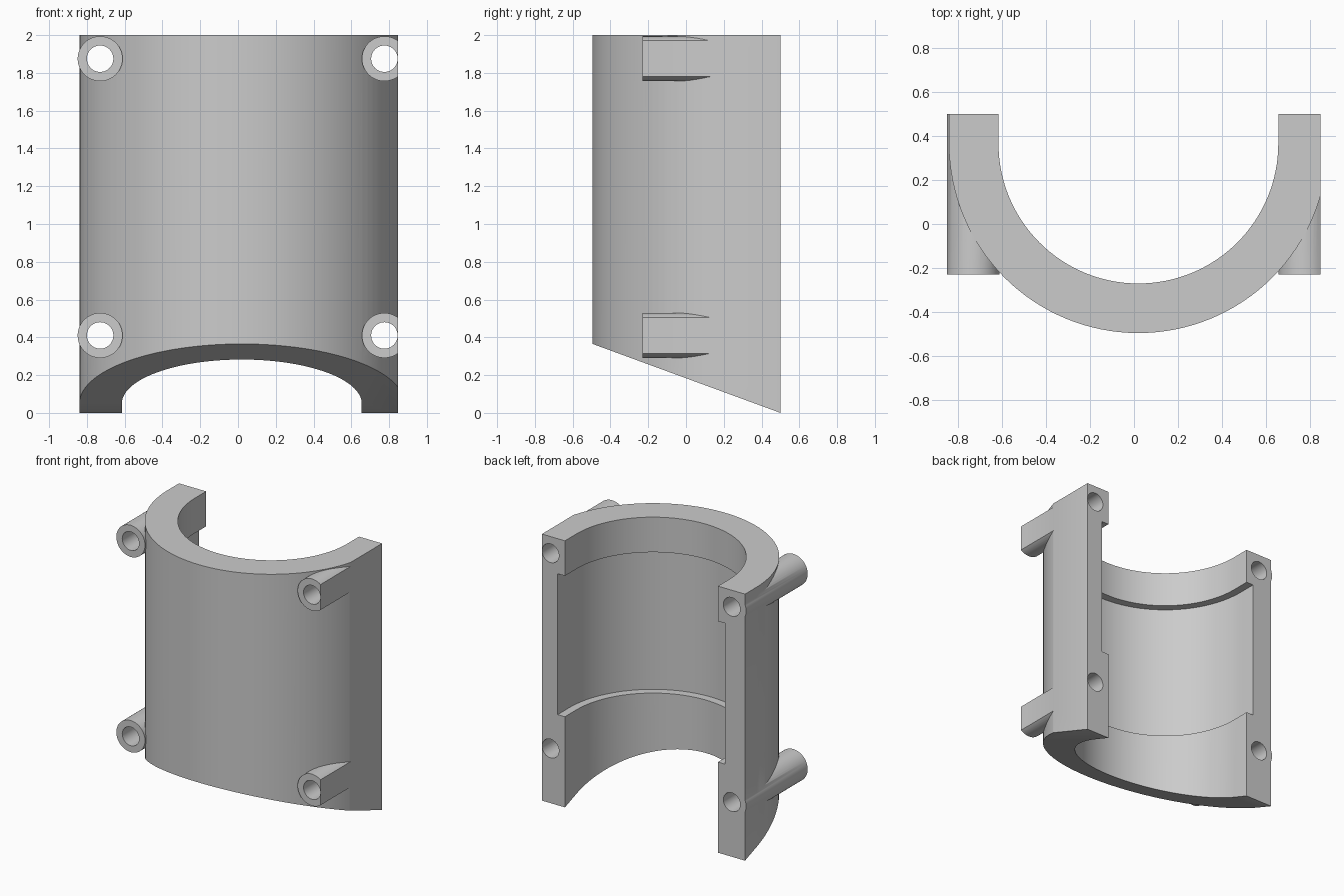
import bpy, bmesh, math
from mathutils import Vector

cube = bpy.data.objects.get("Cube")
if cube:
    bpy.data.objects.remove(cube, do_unlink=True)

gray = bpy.data.materials.new("plain gray")
gray.use_nodes = True
gray.diffuse_color = (0.6, 0.6, 0.6, 1)
gray.node_tree.nodes["Principled BSDF"].inputs["Base Color"].default_value = (0.6, 0.6, 0.6, 1)

CX, CY = 0.02, 0.365          # axis of the half shell
BACK, CLIP = 0.5, 0.846       # mating plane and flat side


def prism(name, points, direction):
    """Closed solid swept from a flat outline of 3D points."""
    bm = bmesh.new()
    face = bm.faces.new([bm.verts.new(p) for p in points])
    swept = bmesh.ops.extrude_face_region(bm, geom=[face], use_keep_orig=True)
    moved = [v for v in swept["geom"] if isinstance(v, bmesh.types.BMVert)]
    bmesh.ops.translate(bm, verts=moved, vec=Vector(direction))
    bmesh.ops.recalc_face_normals(bm, faces=bm.faces)
    mesh = bpy.data.meshes.new(name)
    bm.to_mesh(mesh)
    bm.free()
    mesh.materials.append(gray)
    obj = bpy.data.objects.new(name, mesh)
    bpy.context.collection.objects.link(obj)
    return obj


def u_block(name, radius, z0, z1, back, steps=64):
    """Half round block with straight walls running to the back."""
    pts = [(CX + radius * math.cos(a), CY + radius * math.sin(a), z0)
           for a in (math.pi + math.pi * i / steps for i in range(steps + 1))]
    pts += [(CX + radius, back, z0), (CX - radius, back, z0)]
    return prism(name, pts, (0, 0, z1 - z0))


def rod(name, x, z, radius, y0, y1, steps=48):
    turns = [2 * math.pi * i / steps for i in range(steps)]
    pts = [(x + radius * math.cos(a), y0, z + radius * math.sin(a)) for a in turns]
    return prism(name, pts, (0, y1 - y0, 0))


def box(name, x0, x1, y0, y1, z0, z1):
    pts = [(x0, y0, z0), (x1, y0, z0), (x1, y1, z0), (x0, y1, z0)]
    return prism(name, pts, (0, 0, z1 - z0))


def combine(target, tool, operation):
    tool.hide_render = True
    mod = target.modifiers.new(operation.lower(), "BOOLEAN")
    mod.operation, mod.solver, mod.object = operation, "EXACT", tool
    bpy.context.view_layer.objects.active = target
    bpy.ops.object.modifier_apply(modifier=mod.name)
    bpy.data.objects.remove(tool, do_unlink=True)


# Outer half shell with four screw bosses
shell = u_block("half_shell_clamp", 0.86, 0, 2, 0.6)
spots = [(x, z) for x in (-0.73, 0.775) for z in (0.41, 1.875)]
for x, z in spots:
    combine(shell, rod("screw_boss", x, z, 0.119, -0.23, 0.57), "UNION")

# Bore, wider inner recess and screw holes
combine(shell, u_block("bore", 0.635, -0.2, 2.2, 0.8), "DIFFERENCE")
combine(shell, u_block("recess", 0.695, 0.68, 1.737, 0.8), "DIFFERENCE")
for x, z in spots:
    combine(shell, rod("screw_hole", x, z, 0.07, -0.5, 0.8), "DIFFERENCE")

# Flat mating face, flat side and slanted underside
combine(shell, box("back_trim", -2, 2, BACK, 1.5, -1, 3), "DIFFERENCE")
combine(shell, box("side_trim", CLIP, 2, -2, 2, -1, 3), "DIFFERENCE")
slope = 0.367
wedge = [(-2, BACK + 0.5, -0.5 * slope), (-2, -1, 1.5 * slope), (-2, -1, -1), (-2, BACK + 0.5, -1)]
combine(shell, prism("slant_trim", wedge, (4, 0, 0)), "DIFFERENCE")

# Smooth curved walls, crisp edges
bpy.ops.object.select_all(action="DESELECT")
shell.select_set(True)
bpy.context.view_layer.objects.active = shell
bpy.ops.object.shade_smooth_by_angle(angle=math.radians(30))
